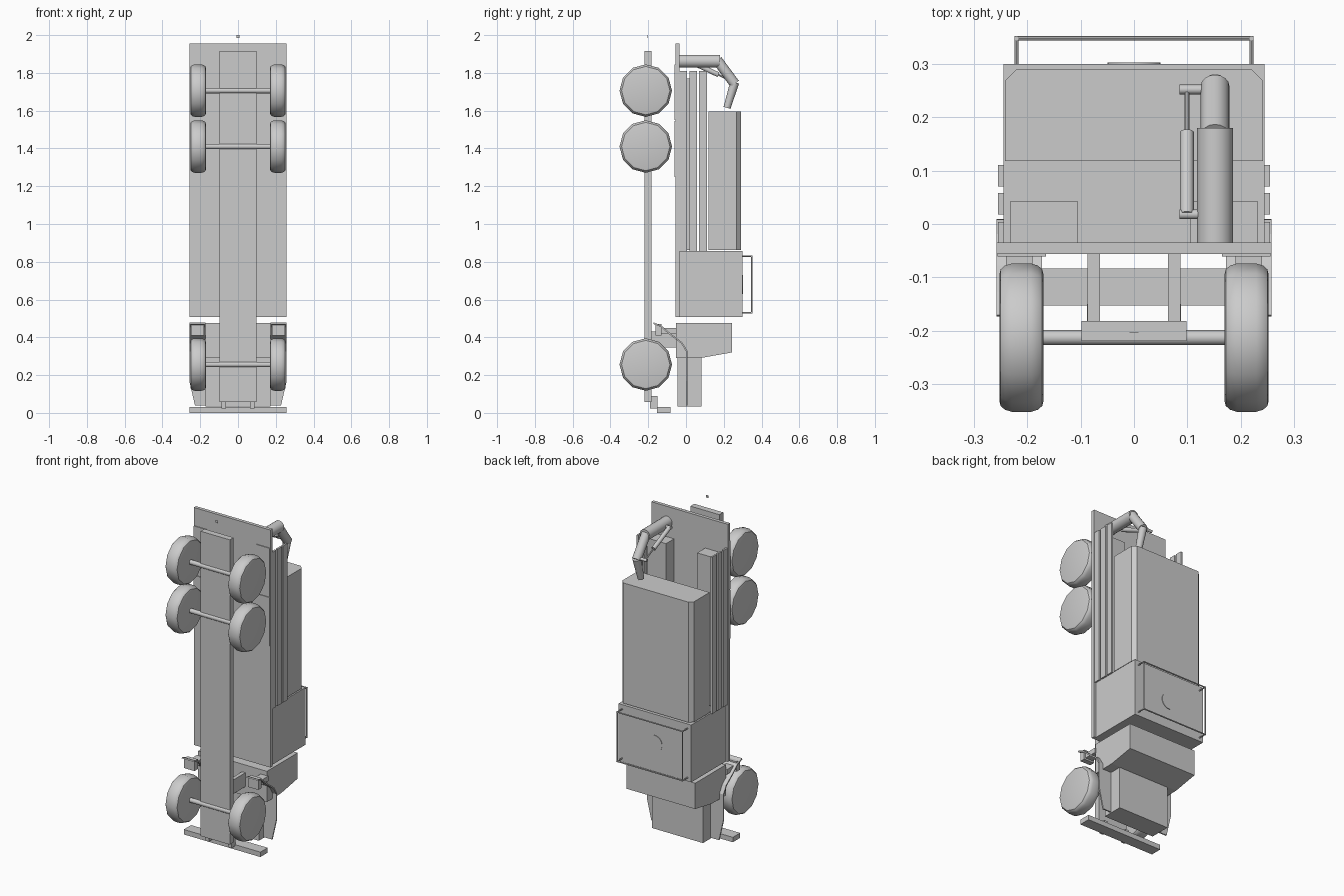
import bpy, bmesh, math
from mathutils import Vector

if "Cube" in bpy.data.objects:
    bpy.data.objects.remove(bpy.data.objects["Cube"])

grey = bpy.data.materials.new("plain_grey")
grey.diffuse_color = (0.6, 0.6, 0.6, 1)
grey.use_nodes = True
grey.node_tree.nodes["Principled BSDF"].inputs["Base Color"].default_value = grey.diffuse_color


def finish(name, bm, smooth=False):
    bmesh.ops.recalc_face_normals(bm, faces=bm.faces[:])
    me = bpy.data.meshes.new(name)
    bm.to_mesh(me)
    bm.free()
    me.materials.append(grey)
    ob = bpy.data.objects.new(name, me)
    bpy.context.collection.objects.link(ob)
    if smooth:
        bpy.ops.object.select_all(action='DESELECT')
        bpy.context.view_layer.objects.active = ob
        ob.select_set(True)
        bpy.ops.object.shade_smooth_by_angle(angle=math.radians(35))
    return ob


def box(name, x, y, z):
    bm = bmesh.new()
    bmesh.ops.create_cube(bm, size=1)
    for v in bm.verts:
        v.co = Vector([a[0] + (c + 0.5) * (a[1] - a[0]) for a, c in zip((x, y, z), v.co)])
    return finish(name, bm)


def prism(name, pts, place, lo, hi):
    """Extrude a closed 2D outline; place(u, v, t) maps it into space."""
    bm = bmesh.new()
    a = [bm.verts.new(place(u, v, lo)) for u, v in pts]
    b = [bm.verts.new(place(u, v, hi)) for u, v in pts]
    bm.faces.new(a)
    bm.faces.new(b)
    n = len(pts)
    for i in range(n):
        bm.faces.new((a[i], a[(i + 1) % n], b[(i + 1) % n], b[i]))
    return finish(name, bm)


def rod(name, p, q, r, r2=None, sides=16):
    p, q = Vector(p), Vector(q)
    bm = bmesh.new()
    bmesh.ops.create_cone(bm, cap_ends=True, segments=sides, radius1=r,
                          radius2=r if r2 is None else r2, depth=(q - p).length)
    rot = Vector((0, 0, 1)).rotation_difference(q - p).to_matrix()
    for v in bm.verts:
        v.co = rot @ v.co + (p + q) / 2
    return finish(name, bm, True)


def wheel(name, x, y, z, sides=12):
    # rounded tyre section turned around the axle
    section = [(-.0415, .118), (-.039, .128), (-.031, .135), (-.018, .139),
               (.018, .139), (.031, .135), (.039, .128), (.0415, .118)]
    bm = bmesh.new()
    rings = []
    for dx, r in section:
        rings.append([bm.verts.new((x + dx, y + r * math.cos(i * math.tau / sides),
                                    z + r * math.sin(i * math.tau / sides))) for i in range(sides)])
    for a, b in zip(rings, rings[1:]):
        for i in range(sides):
            j = (i + 1) % sides
            bm.faces.new((a[i], a[j], b[j], b[i]))
    bm.faces.new(rings[0])
    bm.faces.new(rings[-1])
    finish(name, bm, True)


def pair(name, x, y, z):
    box(name + "_right", x, y, z)
    box(name + "_left", (-x[1], -x[0]), y, z)


# chassis, axles and wheels
box("chassis", (-.098, .098), (-.219, -.182), (.058, 1.915))
for label, z in (("front", .256), ("middle", 1.41), ("rear", 1.706)):
    rod(label + "_axle", (-.2, -.213, z), (.2, -.213, z), .014)
    for side, s in (("right", 1), ("left", -1)):
        wheel(f"{label}_wheel_{side}", s * .211, -.213, z)
box("hitch_plate", (-.008, .008), (-.203, -.202), (1.985, 2.0))

# bumper and mounts
box("bumper", (-.258, .258), (-.153, -.083), (.0, .03))
pair("bumper_bracket", (.064, .088), (-.19, -.15), (.022, .09))
pair("cab_mount", (.064, .087), (-.185, -.05), (.345, .43))

# bonnet and cab
box("bonnet", (-.172, .172), (-.045, .082), (.035, .292))
prism("cab", [(-.053, .29), (.085, .292), (.243, .32), (.243, .477), (-.053, .477)],
      lambda u, v, t: (t, u, v), -.232, .232)

# front fenders: bent sheets that narrow towards the nose
path = [(.005, .04, .228), (.005, .17, .258), (.005, .325, .258), (-.022, .37, .258),
        (-.08, .414, .258), (-.13, .457, .258), (-.172, .475, .258)]
for side, s in (("right", 1), ("left", -1)):
    bm = bmesh.new()
    rows = [(bm.verts.new((s * .172, y, z)), bm.verts.new((s * w, y, z))) for y, z, w in path]
    for a, b in zip(rows, rows[1:]):
        bm.faces.new((a[0], a[1], b[1], b[0]))
    ob = finish("fender_" + side, bm)
    mod = ob.modifiers.new("thickness", 'SOLIDIFY')
    mod.thickness = .008
    mod.offset = 0

# steps behind the front wheels
pair("step", (.18, .25), (-.162, -.13), (.41, .47))
pair("step_arm", (.19, .24), (-.13, -.05), (.42, .45))

# bed and wheel guards
box("bed", (-.258, .258), (-.056, -.035), (.508, 1.955))
for z in (1.25, 1.55):
    pair("wheel_guard", (.165, .256), (-.061, -.056), (z, z + .295))

# crew body with roof hatch and roof rail
box("crew_body", (-.245, .245), (-.045, .30), (.508, .857))
rod("roof_hatch", (0, .299, .68), (0, .303, .68), .05, sides=24)
rail = [(-.22, .53), (.22, .53), (.22, .83), (-.22, .83)]
for i, (x, z) in enumerate(rail):
    x2, z2 = rail[(i + 1) % 4]
    rod("rail_post", (x, .3, z), (x, .352, z), .004, sides=8)
    dx, dz = .004 * (x2 > x) - .004 * (x2 < x), .004 * (z2 > z) - .004 * (z2 < z)
    rod("rail_bar", (x - dx, .348, z - dz), (x2 + dx, .348, z2 + dz), .004, sides=8)

# cargo box with chamfered top edges
prism("cargo_box", [(-.242, .118), (.242, .118), (.242, .268), (.22, .29), (-.22, .29), (-.242, .268)],
      lambda u, v, t: (u, v, t), .862, 1.595)

# lockers and side boards
pair("locker", (.105, .232), (-.036, .042), (.862, 1.77))
for y0, y1 in ((-.035, .004), (.018, .058), (.07, .111)):
    pair("side_board", (.244, .255), (y0, y1), (.855, 1.81))

# folding crane
cx = .152
rod("crane_column", (cx, -.036, 1.862), (cx, .18, 1.862), .034)
rod("crane_boom", (cx, .165, 1.868), (cx, .258, 1.742), .027)
rod("crane_tip", (cx, .258, 1.75), (cx, .217, 1.615), .024, .019)

# crane piston and its pins
low, mid, top = Vector((.099, .018, 1.862)), Vector((.099, .172, 1.79)), Vector((.099, .252, 1.752))
rod("piston_barrel", low, mid, .013)
rod("piston_rod", mid, top, .005, sides=10)
rod("lower_pin", low - Vector((.014, 0, 0)), low + Vector((.03, 0, 0)), .009, sides=12)
rod("upper_pin", top - Vector((.014, 0, 0)), top + Vector((.04, 0, 0)), .009, sides=12)
